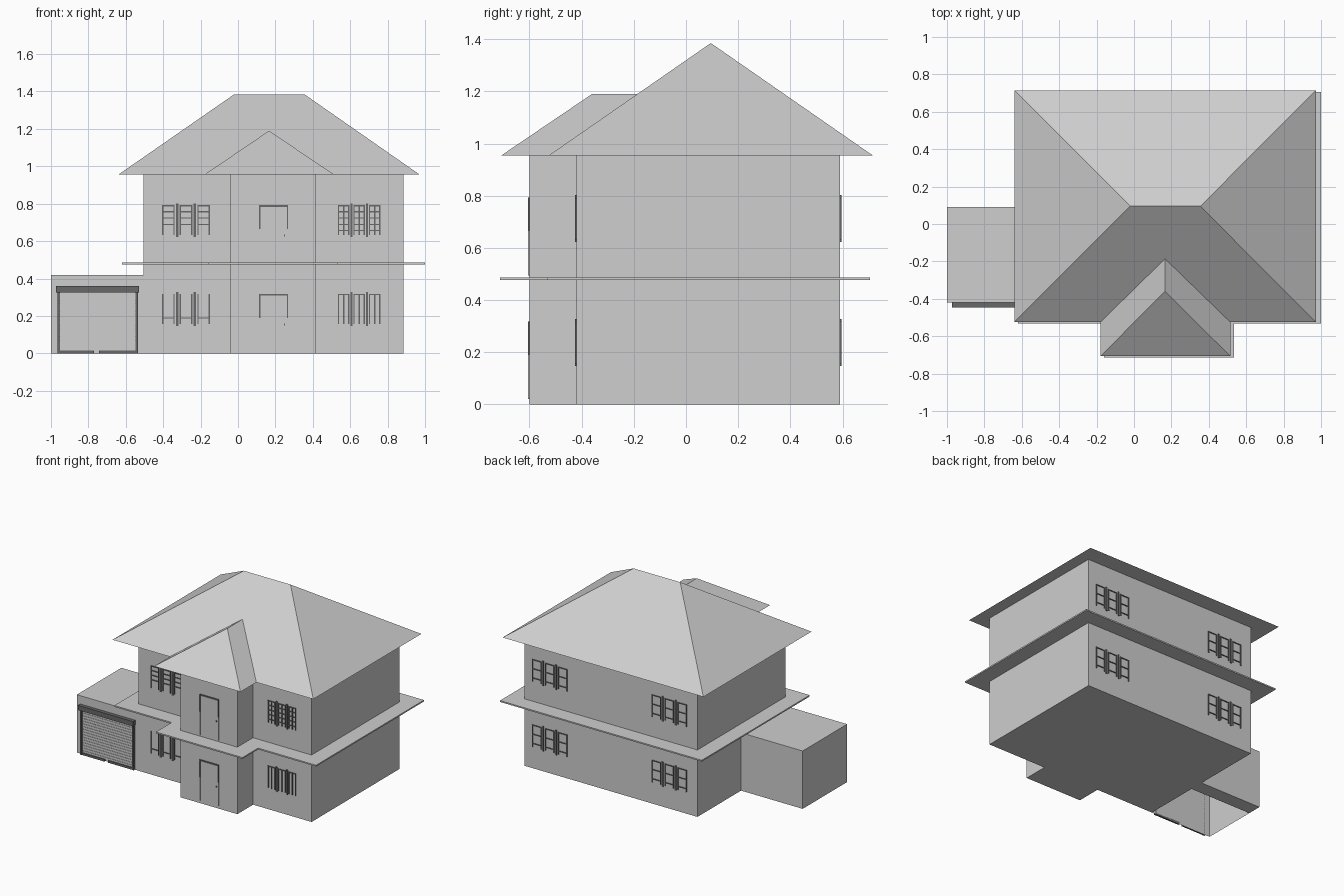
import bpy, bmesh

cube = bpy.data.objects.get("Cube")
if cube:
    bpy.data.objects.remove(cube, do_unlink=True)


def material(name, value):
    m = bpy.data.materials.new(name)
    m.use_nodes = True
    colour = (value, value, value, 1)
    m.diffuse_color = colour
    m.node_tree.nodes["Principled BSDF"].inputs["Base Color"].default_value = colour
    return m


PALE = material("pale grey", 0.62)
DARK = material("dark grey", 0.14)

EAVES = 0.955
FRONT, BACK, BAY = -0.42, 0.59, -0.6


def finish(name, bm, mat):
    bmesh.ops.recalc_face_normals(bm, faces=bm.faces)
    mesh = bpy.data.meshes.new(name)
    bm.to_mesh(mesh)
    bm.free()
    mesh.materials.append(mat)
    ob = bpy.data.objects.new(name, mesh)
    bpy.context.collection.objects.link(ob)
    return ob


def add_box(bm, x, y, z):
    """Box from (min, max) ranges."""
    v = [bm.verts.new((a, b, c)) for a in x for b in y for c in z]
    for f in ((0, 1, 3, 2), (4, 6, 7, 5), (0, 4, 5, 1),
              (2, 3, 7, 6), (0, 2, 6, 4), (1, 5, 7, 3)):
        bm.faces.new([v[i] for i in f])


def boxes(name, parts, mat):
    bm = bmesh.new()
    for p in parts:
        add_box(bm, *p)
    return finish(name, bm, mat)


def prism(name, outline, z0, z1, mat):
    bm = bmesh.new()
    base = bm.faces.new([bm.verts.new((x, y, z0)) for x, y in outline])
    top = bmesh.ops.extrude_face_region(bm, geom=[base])["geom"]
    verts = [g for g in top if isinstance(g, bmesh.types.BMVert)]
    bmesh.ops.translate(bm, verts=verts, vec=(0, 0, z1 - z0))
    return finish(name, bm, mat)


def bay_outline(x0, x1, y0, y1, bx0, bx1, by):
    """Rectangle with a projecting front bay."""
    return [(x0, y0), (bx0, y0), (bx0, by), (bx1, by),
            (bx1, y0), (x1, y0), (x1, y1), (x0, y1)]


def hip_roof(name, corners, ridge, z_top):
    """Ridge start lies over corners 0-1, ridge end over corners 2-3."""
    bm = bmesh.new()
    v = [bm.verts.new((x, y, EAVES)) for x, y in corners]
    v += [bm.verts.new((x, y, z_top)) for x, y in ridge]
    for f in ((0, 1, 4), (1, 2, 5, 4), (2, 3, 5), (3, 0, 4, 5), (3, 2, 1, 0)):
        bm.faces.new([v[i] for i in f])
    return finish(name, bm, PALE)


# House body, floor ledge and roofs
prism("house_walls", bay_outline(-0.505, 0.885, FRONT, BACK, -0.04, 0.415, BAY),
      0, EAVES, PALE)
prism("floor_ledge", bay_outline(-0.62, 1.0, -0.533, 0.705, -0.16, 0.535, -0.713),
      0.476, 0.486, PALE)
hip_roof("main_roof", [(-0.64, 0.715), (-0.64, -0.525), (0.972, -0.525), (0.972, 0.715)],
         [(-0.02, 0.095), (0.355, 0.095)], 1.385)
hip_roof("bay_roof", [(-0.18, -0.707), (0.515, -0.707), (0.515, -0.52), (-0.18, -0.52)],
         [(0.166, -0.36), (0.166, -0.18)], 1.19)

# Garage shell, open underneath, with a thick back wall
garage = bmesh.new()
add_box(garage, (-1, -0.505), (FRONT, 0.09), (0, 0.42))
garage.faces.ensure_lookup_table()
floor = [f for f in garage.faces if f.calc_center_median().z < 0.01]
bmesh.ops.delete(garage, geom=floor, context="FACES_ONLY")
finish("garage", garage, PALE)
boxes("garage_back_wall", [((-0.998, -0.505), (-0.015, 0.088), (0, 0.41))], PALE)

# Roller shutter: slats, guides, bottom rail and housing
pitch = 0.0195
boxes("shutter_slats",
      [((-0.955, -0.545), (FRONT, FRONT - 0.006),
        (0.012 + i * pitch, 0.0105 + (i + 1) * pitch)) for i in range(16)], PALE)
boxes("shutter_guides",
      [((x, x + 0.014), (FRONT, FRONT - 0.014), (0, 0.328)) for x in (-0.966, -0.549)], DARK)
boxes("shutter_bottom_rail",
      [(x, (FRONT, FRONT - 0.012), (0, 0.016)) for x in ((-0.96, -0.77), (-0.742, -0.54))], DARK)
boxes("shutter_housing", [((-0.972, -0.53), (FRONT, -0.446), (0.325, 0.36))], DARK)


def window(name, xc, half, zb, wall, rows, mid_bars):
    """Three barred sashes between two heavy mullions."""
    out = -1 if wall < 0 else 1
    y = (wall, wall + 0.006 * out)
    thin, thick = 0.003, 0.006
    top = zb + 0.16
    parts = []
    for k in (-1, 0, 1):
        c, w = xc + k * half * 0.74, half * 0.24
        offsets = [-w, 0, w] if mid_bars else [-w, w]
        for o in offsets:
            parts.append(((c + o - thin, c + o + thin), y, (zb, top)))
        for r in rows:
            z = zb + r * 0.16
            parts.append(((c - w, c + w), y, (z - thin, z + thin)))
        if k:
            m = xc + k * half * 0.37
            parts.append(((m - thick, m + thick), y, (zb - 0.01, top + 0.01)))
    boxes(name, parts, DARK)


ladder = (0.15, 0.36, 0.57, 0.78, 0.98)
window("front_upper_right_window", -0.278, 0.127, 0.632, FRONT, ladder[1:], False)
window("front_upper_left_window", 0.648, 0.112, 0.632, FRONT, ladder, True)
window("front_lower_right_window", -0.278, 0.127, 0.157, FRONT, (0.2,), False)
window("front_lower_left_window", 0.648, 0.112, 0.157, FRONT, (0.98,), True)
for level, zb in (("lower", 0.157), ("upper", 0.632)):
    for side, xc in (("right", -0.28), ("left", 0.68)):
        window(f"back_{level}_{side}_window", xc, 0.14, zb, BACK, ladder[::2], False)

# Door frames on the bay: dark heads over pale lower posts, with a small handle
for level, z in (("lower", 0.02), ("upper", 0.495)):
    y = (BAY, BAY - 0.006)
    left, right = (0.112, 0.119), (0.261, 0.268)
    boxes(f"{level}_door_head",
          [((0.112, 0.268), y, (z + 0.288, z + 0.298))]
          + [(x, y, (z + 0.17, z + 0.29)) for x in (left, right)], DARK)
    boxes(f"{level}_door_posts", [(x, y, (z, z + 0.17)) for x in (left, right)], PALE)
    boxes(f"{level}_door_handle", [((0.245, 0.252), y, (z + 0.13, z + 0.14))], DARK)
